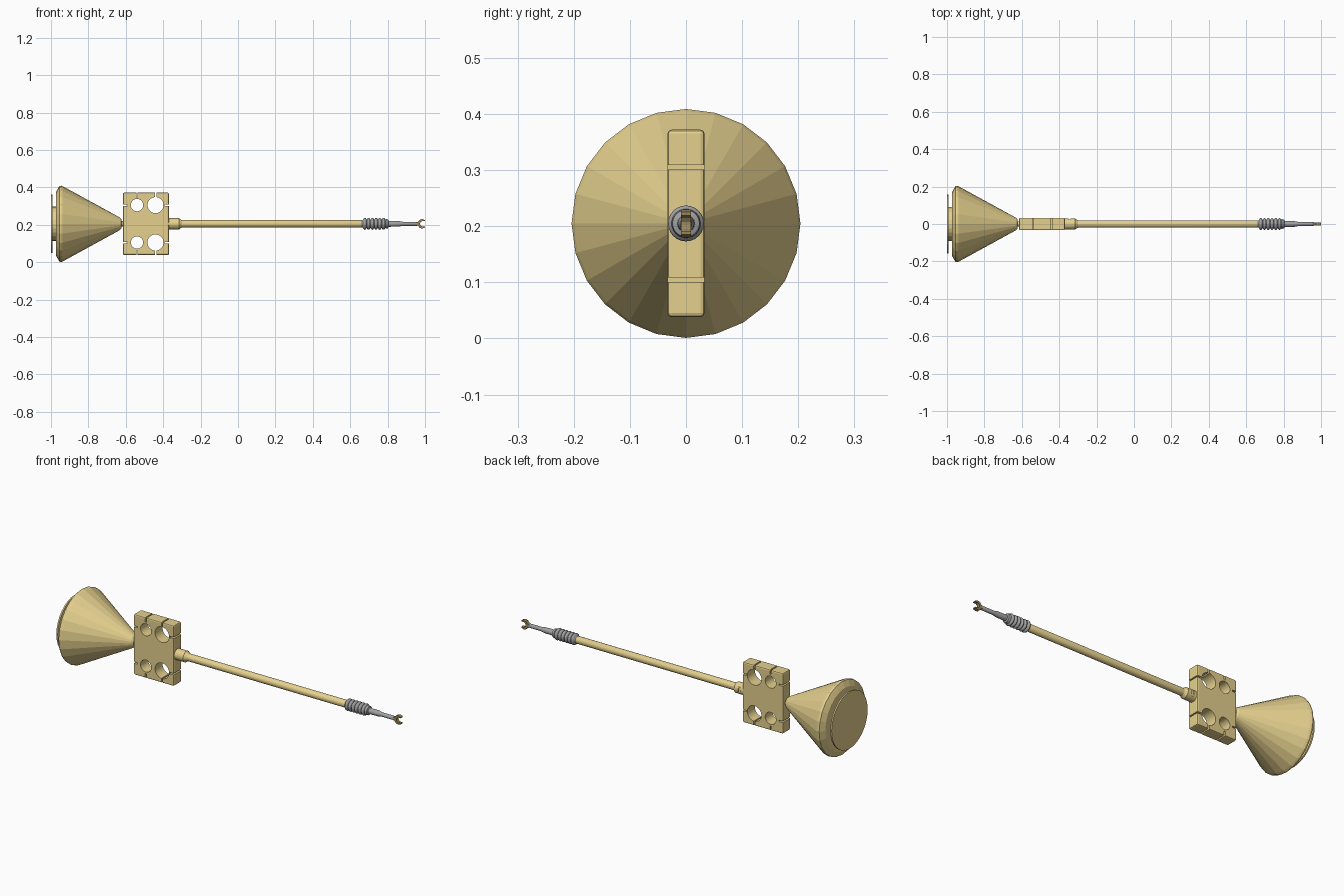
import bpy, bmesh, math
from mathutils import Matrix, Vector

if "Cube" in bpy.data.objects:
    bpy.data.objects.remove(bpy.data.objects["Cube"])

AXIS_Z = 0.205


def material(name, rgb):
    m = bpy.data.materials.new(name)
    m.diffuse_color = (*rgb, 1)
    m.use_nodes = True
    m.node_tree.nodes["Principled BSDF"].inputs["Base Color"].default_value = m.diffuse_color
    return m


GOLD = material("gold", (0.78, 0.63, 0.27))
GREY = material("grey_metal", (0.36, 0.36, 0.37))
BRONZE = material("dark_bronze", (0.32, 0.24, 0.10))


def add_object(name, bm, mat, smooth=None):
    bmesh.ops.recalc_face_normals(bm, faces=bm.faces)
    me = bpy.data.meshes.new(name)
    bm.to_mesh(me)
    bm.free()
    ob = bpy.data.objects.new(name, me)
    bpy.context.collection.objects.link(ob)
    if mat:
        me.materials.append(mat)
    if smooth:
        bpy.ops.object.select_all(action='DESELECT')
        ob.select_set(True)
        bpy.context.view_layer.objects.active = ob
        bpy.ops.object.shade_smooth_by_angle(angle=math.radians(smooth))
    return ob


def lathe(name, profile, sides, mat, smooth=None):
    """Closed solid of revolution about the x axis from (x, radius) points."""
    bm = bmesh.new()
    rings = []
    for x, r in profile:
        angles = [2 * math.pi * i / sides for i in range(sides)]
        rings.append([bm.verts.new((x, r * math.cos(a), AXIS_Z + r * math.sin(a))) for a in angles])
    for a, b in zip(rings, rings[1:]):
        for i in range(sides):
            j = (i + 1) % sides
            bm.faces.new((a[i], a[j], b[j], b[i]))
    bm.faces.new(rings[0])
    bm.faces.new(rings[-1])
    return add_object(name, bm, mat, smooth)


def box(name, centre, size, mat=None, bevel=0):
    bm = bmesh.new()
    bmesh.ops.create_cube(bm, size=1, matrix=Matrix.Translation(centre) @ Matrix.Diagonal((*size, 1)))
    if bevel:
        bmesh.ops.bevel(bm, geom=bm.edges[:], offset=bevel, segments=2, profile=0.5, affect='EDGES')
    return add_object(name, bm, mat)


def hole_cutter(x, z, r):
    bm = bmesh.new()
    bmesh.ops.create_cone(bm, cap_ends=True, segments=32, radius1=r, radius2=r, depth=0.3,
                          matrix=Matrix.Translation((x, 0, z)) @ Matrix.Rotation(math.pi / 2, 4, 'X'))
    return add_object("hole_cutter", bm, None)


def cut(target, cutters):
    for c in cutters:
        mod = target.modifiers.new("cut", 'BOOLEAN')
        mod.operation = 'DIFFERENCE'
        mod.solver = 'EXACT'
        mod.object = c
        bpy.context.view_layer.objects.active = target
        bpy.ops.object.modifier_apply(modifier=mod.name)
        bpy.data.objects.remove(c)


# Faceted cone head with its stepped back and end disc
lathe("cone_head", [(-0.972, 0.172), (-0.955, 0.202), (-0.945, 0.204), (-0.935, 0.2),
                    (-0.632, 0.034), (-0.622, 0.024)], 24, GOLD)
lathe("back_step", [(-0.994, 0.092), (-0.97, 0.092)], 24, GOLD)
lathe("end_disc", [(-1.0, 0.157), (-0.992, 0.157)], 32, GOLD, 30)
lathe("cone_neck", [(-0.626, 0.014), (-0.61, 0.014)], 16, GOLD, 30)

# Flat block with four holes and edge grooves
block = box("block", (-0.492, 0, AXIS_Z), (0.246, 0.066, 0.334), GOLD, 0.007)
cutters = []
for s in (-1, 1):
    z = AXIS_Z + s * 0.1
    for x, r in ((-0.54, 0.033), (-0.441, 0.043)):
        cutters.append(hole_cutter(x, z, r))
        cutters.append(box("groove_cutter", (x, 0, AXIS_Z + s * 0.167), (0.008, 0.2, 0.05)))
    for x in (-0.615, -0.369):
        cutters.append(box("groove_cutter", (x, 0, z), (0.05, 0.2, 0.008)))
cut(block, cutters)

# Collar and long rod
collar = lathe("collar", [(-0.372, 0.03), (-0.315, 0.03), (-0.303, 0.021), (-0.298, 0.019)], 24, GOLD, 30)
cut(collar, [box("slot_cutter", (-0.345, 0.034, AXIS_Z), (0.012, 0.02, 0.08))])
lathe("rod", [(-0.3, 0.02), (0.66, 0.02), (0.665, 0.018)], 24, GOLD, 30)

# Ribbed grey bellows
ribs = [(0.663, 0.018), (0.668, 0.02)]
for i in range(6):
    x = 0.678 + i * 0.02
    ribs += [(x - 0.009, 0.023), (x - 0.005, 0.03), (x, 0.032), (x + 0.005, 0.03), (x + 0.009, 0.023)]
ribs += [(0.79, 0.026), (0.802, 0.024), (0.806, 0.015)]
lathe("bellows", ribs, 24, GREY, 50)

# Tapering shaft
lathe("tip_shaft", [(0.8, 0.016), (0.86, 0.015), (0.88, 0.011), (0.955, 0.011), (0.964, 0.007)], 16, GREY, 30)

# Open fork tip: half profile mirrored, then extruded through y
half = [(0.95, 0.006), (0.962, 0.01), (0.972, 0.022), (0.985, 0.025), (1.0, 0.02),
        (1.0, 0.014), (0.986, 0.015), (0.978, 0.01), (0.974, 0.003)]
outline = half + [(x, -z) for x, z in reversed(half)]
bm = bmesh.new()
face = bm.faces.new([bm.verts.new((x, -0.009, AXIS_Z + z)) for x, z in outline])
ext = bmesh.ops.extrude_face_region(bm, geom=[face])
bmesh.ops.translate(bm, vec=Vector((0, 0.018, 0)),
                    verts=[v for v in ext["geom"] if isinstance(v, bmesh.types.BMVert)])
add_object("fork_tip", bm, BRONZE)
